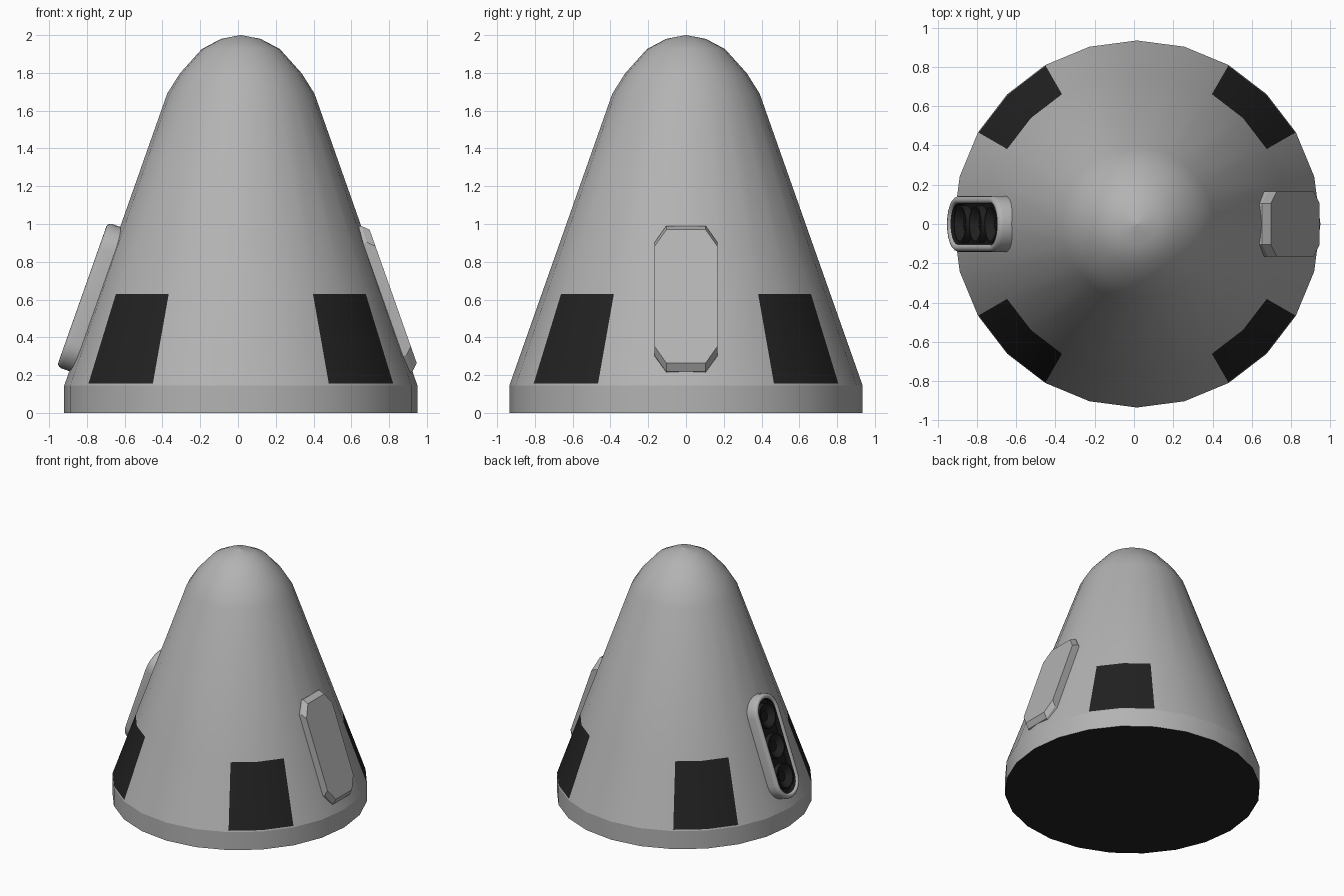
import bpy, bmesh, math
from mathutils import Vector

if "Cube" in bpy.data.objects:
    bpy.data.objects.remove(bpy.data.objects["Cube"])

def mat(name, v):
    m = bpy.data.materials.new(name)
    m.diffuse_color = (v, v, v, 1)
    m.use_nodes = True
    m.node_tree.nodes["Principled BSDF"].inputs["Base Color"].default_value = m.diffuse_color
    return m

GREY = mat("hull grey", 0.45)
BLACK = mat("panel black", 0.016)
DARK = mat("recess black", 0.009)
MATS = [GREY, BLACK, DARK]

CX = 0.015                      # hull axis
R, Z0, SLOPE = 0.935, 0.145, 0.353
TILT = math.atan(SLOPE)

def cone_r(z):
    return R - SLOPE * (z - Z0)

def loft(name, rings, mats, cap_first=True, cap_mats=(0, 0), smooth=None):
    """Bridge equal-length rings; mats gives the material of each band."""
    bm = bmesh.new()
    vs = [[bm.verts.new(p) for p in r] for r in rings]
    n = len(rings[0])
    for k in range(len(rings) - 1):
        for i in range(n):
            j = (i + 1) % n
            f = bm.faces.new((vs[k][i], vs[k][j], vs[k + 1][j], vs[k + 1][i]))
            m = mats[k]
            f.material_index = m(i) if callable(m) else m
    if cap_first:
        bm.faces.new(vs[0][::-1]).material_index = cap_mats[0]
    bm.faces.new(vs[-1]).material_index = cap_mats[1]
    bmesh.ops.recalc_face_normals(bm, faces=bm.faces)
    me = bpy.data.meshes.new(name)
    bm.to_mesh(me)
    bm.free()
    for m in MATS:
        me.materials.append(m)
    ob = bpy.data.objects.new(name, me)
    bpy.context.collection.objects.link(ob)
    if smooth:
        bpy.ops.object.select_all(action='DESELECT')
        ob.select_set(True)
        bpy.context.view_layer.objects.active = ob
        bpy.ops.object.shade_smooth_by_angle(angle=math.radians(smooth))
    return ob

def on_slope(side, zc, pts, off):
    """Place (across, along) points on the hull slope, off outwards."""
    n = Vector((side * math.cos(TILT), 0, math.sin(TILT)))
    t = Vector((-side * math.sin(TILT), 0, math.cos(TILT)))
    o = Vector((CX + side * cone_r(zc), 0, zc))
    return [o + Vector((0, a, 0)) + t * b + n * off for a, b in pts]

# Hull: 24-sided cone with rounded nose, black windows between 30 and 60 degrees
N = 24
def window(i):
    return 1 if (i % 6) in (2, 3) else 0

profile = [(R, 0), (R, Z0), (cone_r(0.155), 0.155), (cone_r(0.63), 0.63), (0.39, 1.69),
           (0.322, 1.798), (0.207, 1.926), (0.105, 1.98), (0.002, 2.0)]
rings = [[(CX + r * math.cos(2 * math.pi * i / N), r * math.sin(2 * math.pi * i / N), z)
          for i in range(N)] for r, z in profile]
hull = loft("capsule_hull", rings, [0, 0, window, 0, 0, 0, 0, 0], cap_mats=(1, 0))
me = hull.data
for p in me.polygons:
    p.use_smooth = len(p.vertices) == 4
for e in me.edges:              # keep the rim creases sharp
    za, zb = (me.vertices[v].co.z for v in e.vertices)
    if abs(za - zb) < 1e-5 and za < Z0 + 0.001:
        e.use_edge_sharp = True

# Hatch: octagonal plate with sloped ends on the right
def octagon(half_len):
    w, c, d = 0.166, 0.104, 0.093
    h = half_len
    return [(c, -h), (w, -h + d), (w, h - d), (c, h),
            (-c, h), (-w, h - d), (-w, -h + d), (-c, -h)]

loft("side_hatch", [on_slope(1, 0.605, octagon(h), o)
                    for h, o in ((0.409, -0.045), (0.409, 0.0), (0.374, 0.036))], [0, 0])

# Thruster pod: stadium frame with black recess on the left
def stadium(w, n=12, straight=0.262):
    pts = []
    for s in (0, 1):
        for i in range(n + 1):
            a = math.pi * (s + i / n)
            pts.append((w * math.cos(a), w * math.sin(a) + (straight if s == 0 else -straight)))
    return pts

frame = [(0.143, -0.04), (0.143, 0.045), (0.139, 0.059), (0.130, 0.068), (0.120, 0.070),
         (0.111, 0.067), (0.104, 0.058), (0.102, 0.015)]
loft("thruster_pod", [on_slope(-1, 0.603, stadium(w), o) for w, o in frame],
     [0, 0, 0, 0, 0, 0, 2], cap_mats=(0, 2), smooth=40)

# Three nozzles inside the recess
for k in (-1, 0, 1):
    bell = [(0.095, 0.016), (0.095, 0.054), (0.086, 0.054), (0.04, 0.02)]
    loft("nozzle", [on_slope(-1, 0.603,
         [(r * math.cos(math.tau * i / 24), r * math.sin(math.tau * i / 24) + 0.235 * k)
          for i in range(24)], o) for r, o in bell],
         [1, 1, 1], cap_mats=(1, 2), smooth=35)
